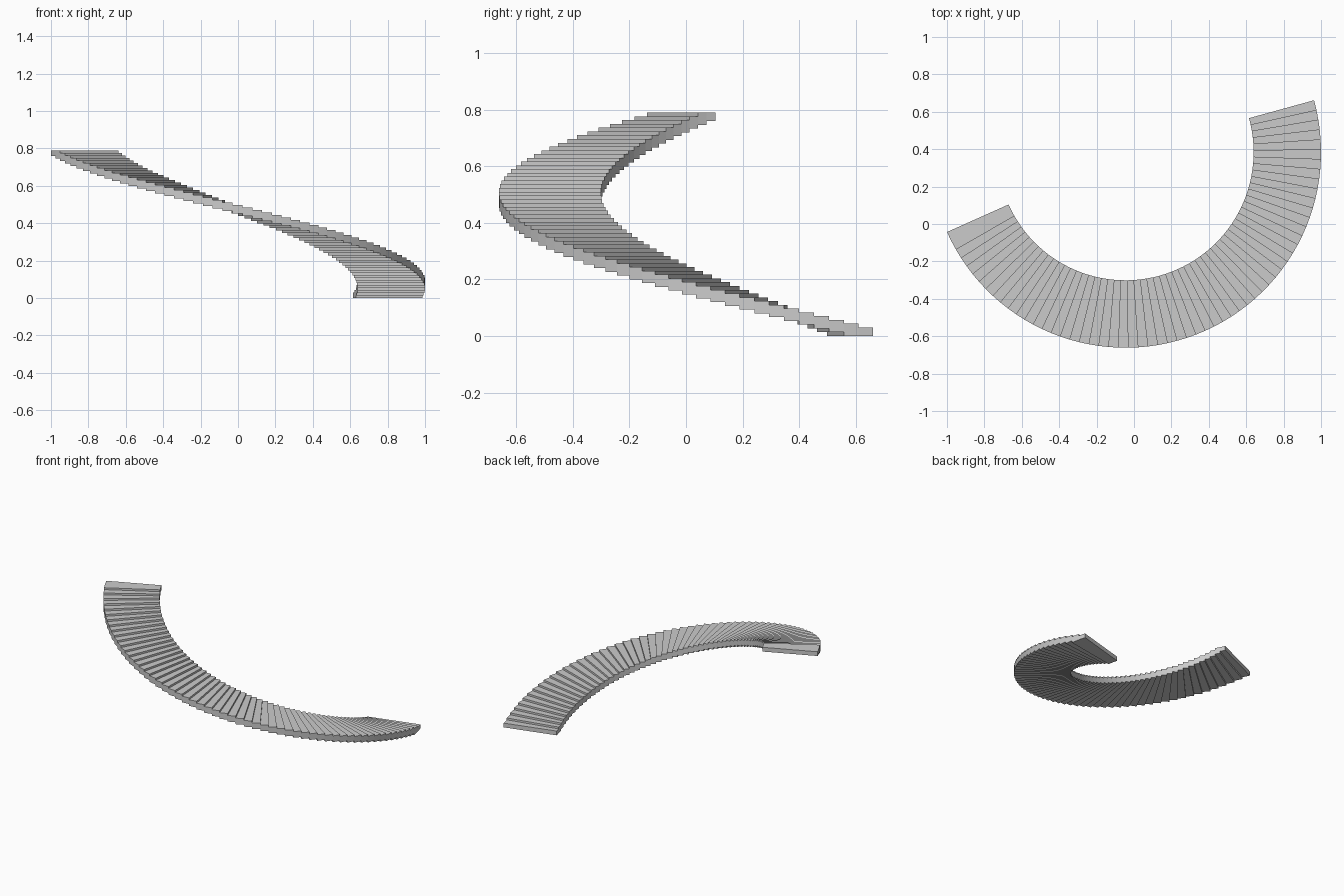
import bpy, bmesh, math

if "Cube" in bpy.data.objects:
    bpy.data.objects.remove(bpy.data.objects["Cube"])

# Curved stair: overlapping wedge treads, each rising a little over the previous one
CX, CY = -0.0455, 0.384
R_IN, R_OUT = 0.685, 1.0455
START, END = math.radians(15.4), math.radians(-155.9)
COUNT = 58
HEIGHT, THICK = 0.79, 0.03
PITCH = (END - START) / (COUNT + 1)      # each tread spans two pitches
RISE = (HEIGHT - THICK) / (COUNT - 1)


def tread(i):
    """One wedge-shaped slab."""
    a0 = START + i * PITCH
    angles = [a0, a0 + PITCH, a0 + 2 * PITCH]
    ring = [(R_OUT, a) for a in angles] + [(R_IN, a) for a in reversed(angles)]
    bm = bmesh.new()
    low = [bm.verts.new((CX + r * math.cos(a), CY + r * math.sin(a), i * RISE))
           for r, a in ring]
    face = bm.faces.new(low)
    top = bmesh.ops.extrude_face_region(bm, geom=[face])["geom"]
    bmesh.ops.translate(bm, vec=(0, 0, THICK),
                        verts=[g for g in top if isinstance(g, bmesh.types.BMVert)])
    bmesh.ops.recalc_face_normals(bm, faces=bm.faces)
    mesh = bpy.data.meshes.new("stair_tread")
    bm.to_mesh(mesh)
    bm.free()
    obj = bpy.data.objects.new("stair_tread_%02d" % (i + 1), mesh)
    bpy.context.collection.objects.link(obj)


for i in range(COUNT):
    tread(i)
